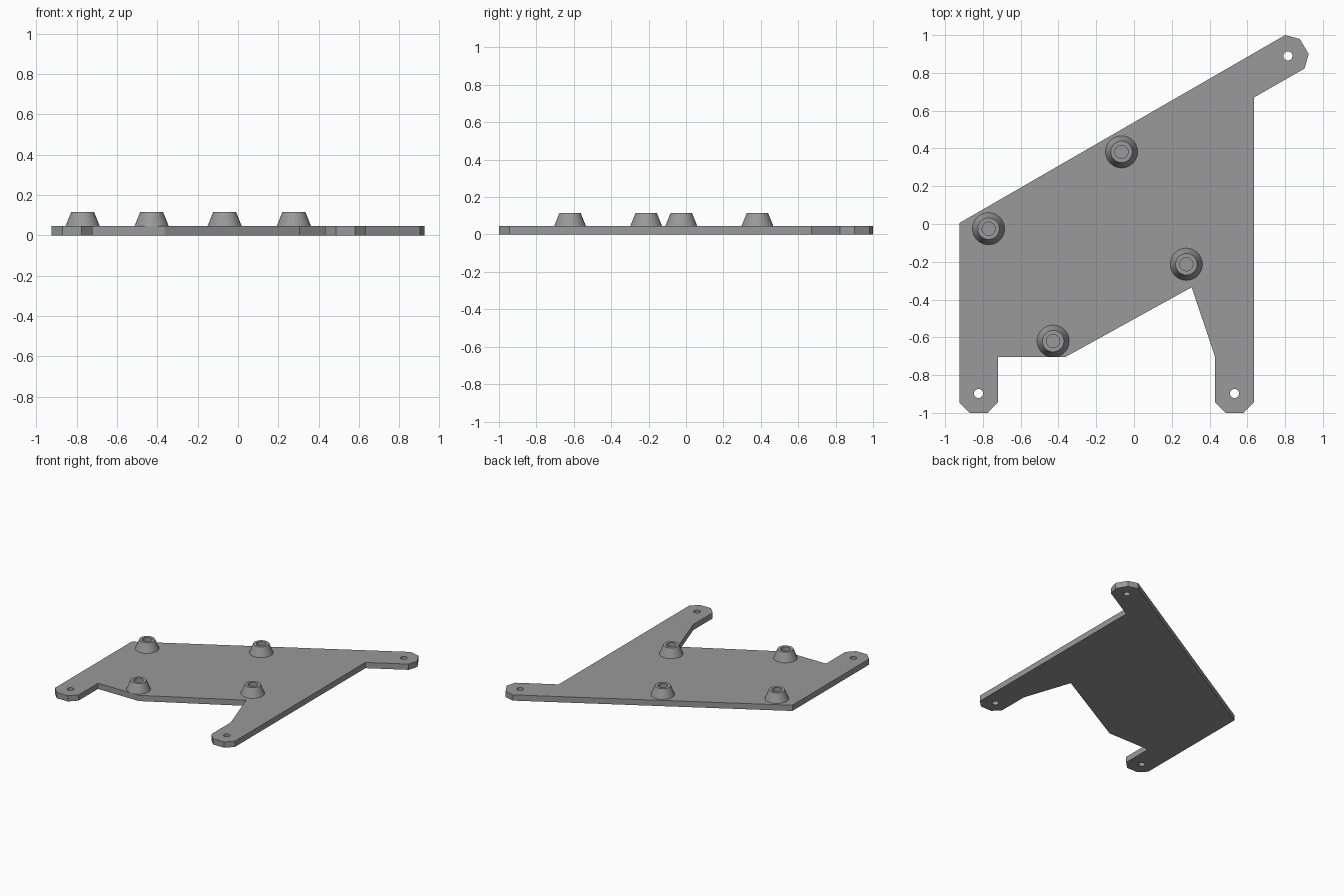
import bpy, bmesh, math

if "Cube" in bpy.data.objects:
    bpy.data.objects.remove(bpy.data.objects["Cube"])

PLATE_TOP = 0.045
STANDOFF_TOP = 0.115

grey = bpy.data.materials.new("mid grey")
grey.diffuse_color = (0.32, 0.32, 0.32, 1)
grey.use_nodes = True
grey.node_tree.nodes["Principled BSDF"].inputs["Base Color"].default_value = grey.diffuse_color


def circle(cx, cy, r, n):
    return [(cx + r * math.cos(2 * math.pi * i / n),
             cy + r * math.sin(2 * math.pi * i / n)) for i in range(n)]


def finish(bm, name):
    bmesh.ops.recalc_face_normals(bm, faces=bm.faces[:])
    mesh = bpy.data.meshes.new(name)
    bm.to_mesh(mesh)
    bm.free()
    mesh.materials.append(grey)
    obj = bpy.data.objects.new(name, mesh)
    bpy.context.collection.objects.link(obj)
    return obj


# Mounting plate: outline with three chamfered feet and their screw holes
outline = [(-0.925, 0.005), (-0.925, -0.945), (-0.87, -1), (-0.775, -1),
           (-0.72, -0.945), (-0.72, -0.705), (-0.365, -0.705), (0.305, -0.335),
           (0.43, -0.705), (0.43, -0.945), (0.485, -1), (0.58, -1),
           (0.635, -0.945), (0.635, 0.67), (0.903, 0.823), (0.925, 0.9),
           (0.877, 0.98), (0.8, 1.0)]
screw_holes = [(-0.823, -0.897), (0.532, -0.897), (0.815, 0.89)]

bm = bmesh.new()
for loop in [outline] + [circle(x, y, 0.024, 24) for x, y in screw_holes]:
    verts = [bm.verts.new((x, y, 0)) for x, y in loop]
    for a, b in zip(verts, verts[1:] + verts[:1]):
        bm.edges.new((a, b))
bmesh.ops.triangle_fill(bm, edges=bm.edges[:], use_beauty=True, normal=(0, 0, 1))
top = bmesh.ops.extrude_face_region(bm, geom=bm.faces[:])["geom"]
bmesh.ops.translate(bm, vec=(0, 0, PLATE_TOP),
                    verts=[v for v in top if isinstance(v, bmesh.types.BMVert)])
finish(bm, "mounting_plate")


# Tapered standoffs: a closed ring profile turned around its axis
def standoff(name, x, y, n=48):
    profile = [(0.085, PLATE_TOP), (0.057, STANDOFF_TOP),
               (0.035, STANDOFF_TOP), (0.035, PLATE_TOP)]
    bm = bmesh.new()
    rings = [[bm.verts.new((px, py, z)) for px, py in circle(0, 0, r, n)]
             for r, z in profile]
    for a, b in zip(rings, rings[1:]):
        for i in range(n):
            j = (i + 1) % n
            bm.faces.new((a[i], a[j], b[j], b[i]))
    # outward from the solid: the outer wall faces away from the axis
    obj = finish(bm, name)
    outer = obj.data.polygons[0]
    if outer.normal.dot(outer.center) < 0:
        obj.data.flip_normals()
    obj.location = (x, y, 0)
    bpy.context.view_layer.objects.active = obj
    obj.select_set(True)
    bpy.ops.object.shade_smooth_by_angle(angle=math.radians(30))
    obj.select_set(False)


for name, x, y in [("left_standoff", -0.77, -0.025), ("back_standoff", -0.066, 0.382),
                   ("right_standoff", 0.277, -0.213), ("front_standoff", -0.428, -0.62)]:
    standoff(name, x, y)
